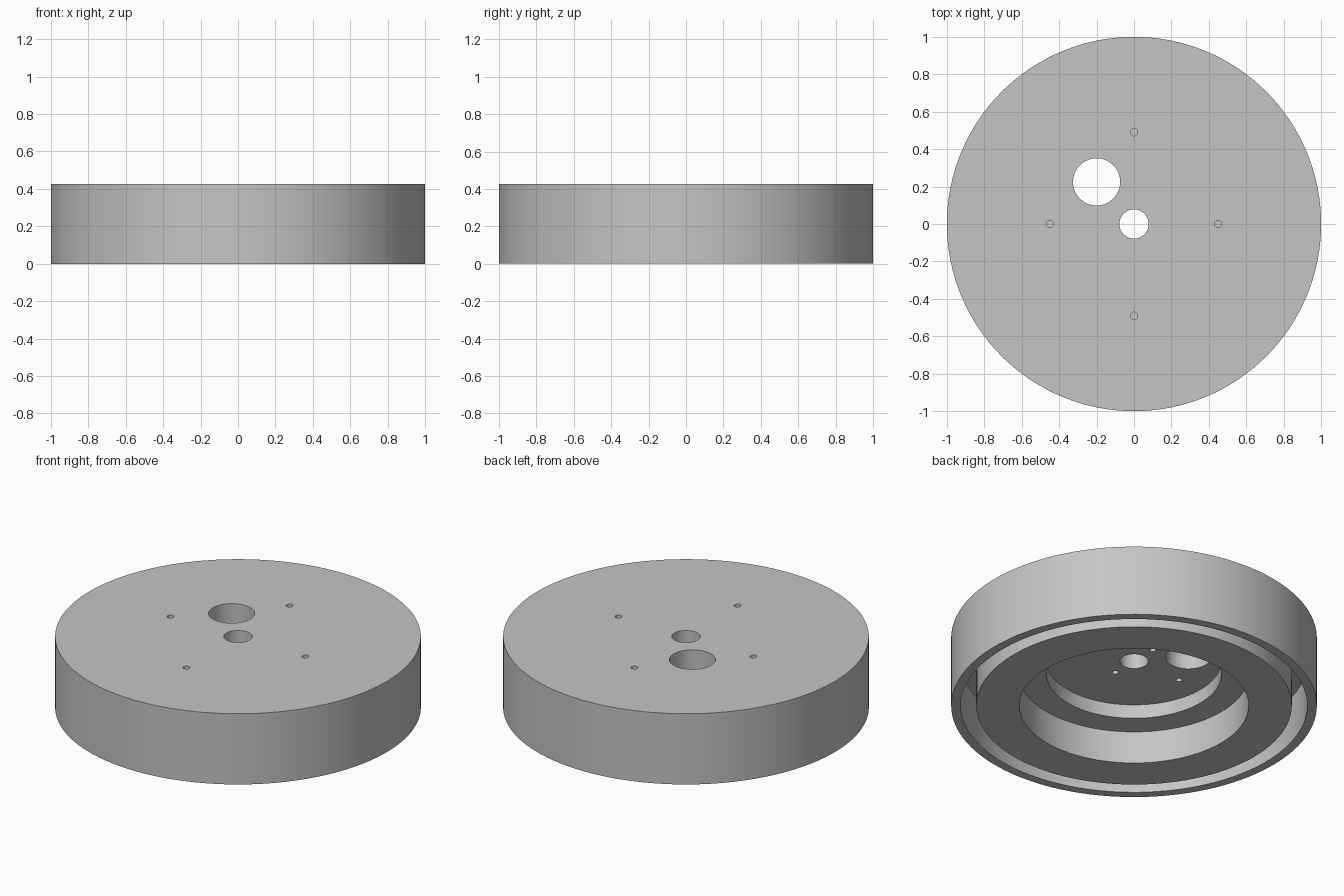
import bpy, bmesh, math
from mathutils import Matrix, Vector

cube = bpy.data.objects.get("Cube")
if cube:
    bpy.data.objects.remove(cube, do_unlink=True)

HEIGHT = 0.427
CAVITY = 0.28      # ceiling of the central recess and the rim groove
SEGMENTS = 128

grey = bpy.data.materials.new("plain_grey")
grey.use_nodes = True
grey.diffuse_color = (0.56, 0.56, 0.56, 1)
grey.node_tree.nodes["Principled BSDF"].inputs["Base Color"].default_value = (0.56, 0.56, 0.56, 1)


def add_object(name, bm):
    bmesh.ops.recalc_face_normals(bm, faces=bm.faces)
    mesh = bpy.data.meshes.new(name)
    bm.to_mesh(mesh)
    bm.free()
    mesh.materials.append(grey)
    obj = bpy.data.objects.new(name, mesh)
    bpy.context.collection.objects.link(obj)
    return obj


def add_drill(bm, x, y, radius, low, high, sides):
    bmesh.ops.create_cone(
        bm, cap_ends=True, segments=sides, radius1=radius, radius2=radius,
        depth=high - low, matrix=Matrix.Translation((x, y, (low + high) / 2)))


# Disc with centre bore, rim groove and stepped recess, as a revolved section
section = [(0.078, HEIGHT), (1, HEIGHT), (1, 0), (0.948, 0), (0.948, CAVITY),
           (0.863, CAVITY), (0.863, 0), (0.627, 0), (0.627, 0.196),
           (0.477, 0.196), (0.477, CAVITY), (0.078, CAVITY)]
bm = bmesh.new()
verts = [bm.verts.new((r, 0, z)) for r, z in section]
edges = [bm.edges.new((v, verts[i - 1])) for i, v in enumerate(verts)]
bmesh.ops.spin(bm, geom=verts + edges, axis=Vector((0, 0, 1)), cent=(0, 0, 0),
               angle=math.tau, steps=SEGMENTS)
bmesh.ops.remove_doubles(bm, verts=bm.verts, dist=0.0005)
disc = add_object("disc_housing", bm)

# Offset through hole, blind holes in the top and in the recess ceiling
bm = bmesh.new()
add_drill(bm, -0.2, 0.225, 0.126, 0.1, 0.6, 64)
for side in (-1, 1):
    for x, y in ((0.45 * side, 0), (0, 0.49 * side)):
        add_drill(bm, x, y, 0.019, HEIGHT - 0.09, 0.6, 24)
    for x, y in ((0.32 * side, 0), (0, 0.16 * side)):
        add_drill(bm, x, y, 0.017, 0.22, CAVITY + 0.08, 24)
drills = add_object("hole_cutter", bm)
drills.hide_render = True

cut = disc.modifiers.new("holes", 'BOOLEAN')
cut.operation = 'DIFFERENCE'
cut.solver = 'EXACT'
cut.object = drills
bpy.ops.object.select_all(action='DESELECT')
bpy.context.view_layer.objects.active = disc
disc.select_set(True)
bpy.ops.object.modifier_apply(modifier=cut.name)
bpy.data.objects.remove(drills, do_unlink=True)

# Smooth walls, crisp edges
bpy.ops.object.shade_smooth_by_angle(angle=math.radians(30))
